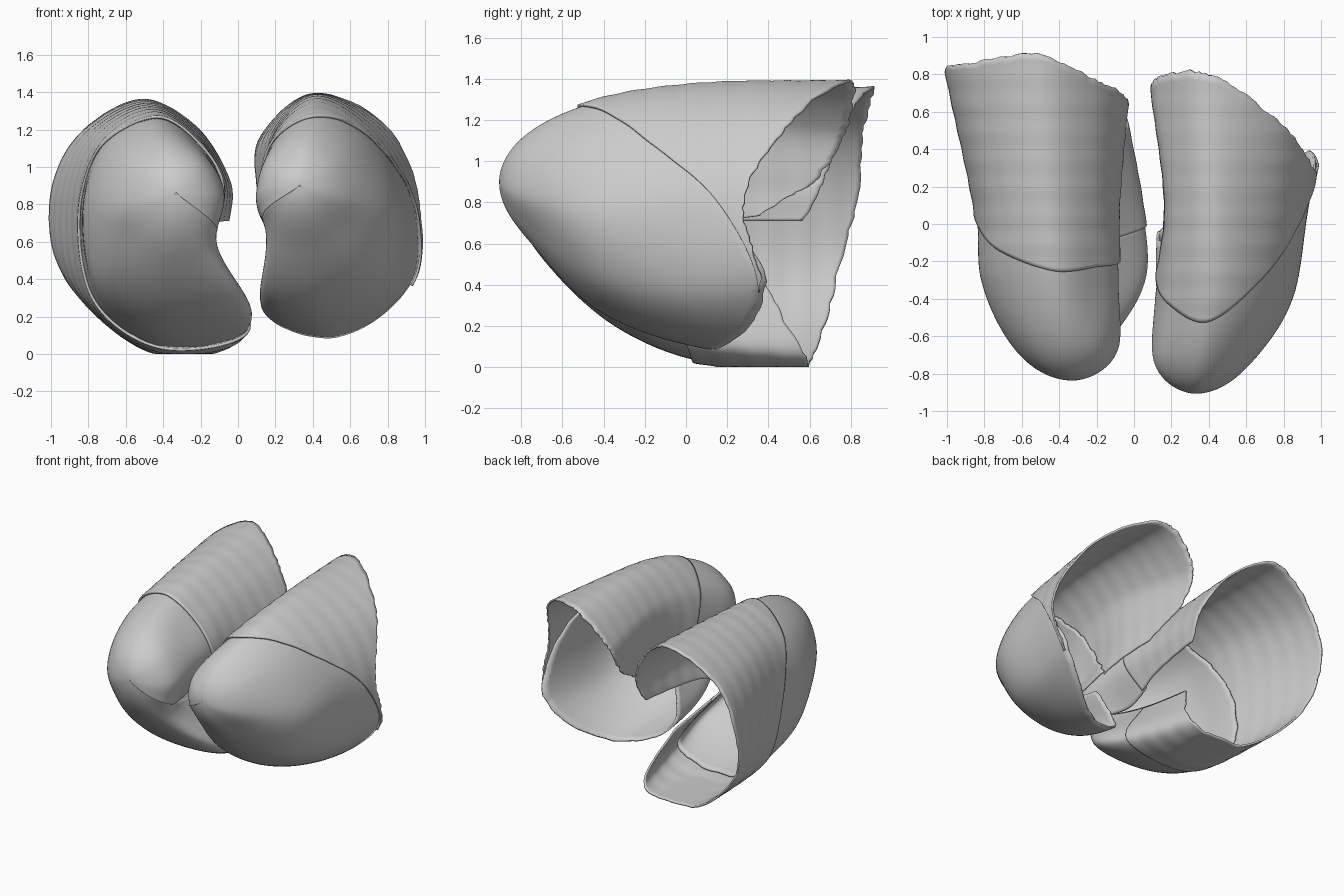
import bpy, math, random
from mathutils import Vector

if "Cube" in bpy.data.objects:
    bpy.data.objects.remove(bpy.data.objects["Cube"])

random.seed(4)


def curve(xs, vals, x):
    """Smooth interpolation through vals at positions xs."""
    n = len(xs)
    i = max(0, min(n - 2, next((k - 1 for k in range(1, n) if x <= xs[k]), n - 2)))

    def slope(k):
        a, b = max(0, k - 1), min(n - 1, k + 1)
        return (vals[b] - vals[a]) * (1 / (xs[b] - xs[a]))

    h = xs[i + 1] - xs[i]
    s = max(0.0, min(1.0, (x - xs[i]) / h))
    return (vals[i] * (2 * s**3 - 3 * s**2 + 1) + slope(i) * (h * (s**3 - 2 * s**2 + s))
            + vals[i + 1] * (3 * s**2 - 2 * s**3) + slope(i + 1) * (h * (s**3 - s**2)))


U = list(range(10))   # section stations: inner edge, over the top, outside, underside, inner edge


def make_piece(name, side, sections, start, end, u_max, swell, ripple, nu=120, nv=40):
    """Loft sections between two rims given as y values around the section."""
    ys = sorted(sections)
    y0, length = ys[0], ys[-1] - ys[0]
    ts = [math.sqrt((y - y0) / length) for y in ys]
    rows = [[Vector(p) for p in sections[y]] for y in ys]
    verts, faces = [], []
    jag = 0.0
    for i in range(nu + 1):
        u = u_max * i / nu
        across = [curve(U, r, u) for r in rows]
        jag = 0.6 * jag + random.uniform(-0.008, 0.008)
        ya, yb = curve(U, start, u), curve(U, end, u) + jag
        yb = max(yb, ya + 0.01)
        ta = math.sqrt(max(0, ya - y0) / length)
        tb = math.sqrt(max(0, yb - y0) / length)
        for j in range(nv + 1):
            t = ta + (tb - ta) * j / nv
            p = curve(ts, across, t)
            y = y0 + length * t * t
            d = p - Vector((0.45, 0.72))
            if d.length > 0:
                d.normalize()
            p = p + d * (swell + ripple * math.sin(y * 42))
            verts.append((side * p.x, y, max(p.y, 0.008)))
    w = nv + 1
    for i in range(nu):
        for j in range(nv):
            a = i * w + j
            faces.append((a, a + 1, a + w + 1, a + w))
    me = bpy.data.meshes.new(name)
    me.from_pydata(verts, [], faces)
    me.validate()
    ob = bpy.data.objects.new(name, me)
    bpy.context.collection.objects.link(ob)
    for f in me.polygons:
        f.use_smooth = True
    sol = ob.modifiers.new("thickness", 'SOLIDIFY')
    sol.thickness = 0.014
    sol.offset = 0
    return ob


# Right shell: (x, z) sections at each y
right = {
    -0.90: [(.33, .90)] * 10,
    -0.75: [(.14, .75), (.12, .88), (.18, 1.03), (.36, 1.14), (.54, 1.03),
            (.61, .82), (.50, .67), (.37, .61), (.23, .64), (.14, .75)],
    -0.40: [(.20, .60), (.12, .80), (.19, 1.12), (.42, 1.29), (.68, 1.12),
            (.84, .75), (.73, .42), (.42, .27), (.14, .34), (.20, .59)],
    0.10: [(.20, .70), (.18, .90), (.21, 1.18), (.43, 1.36), (.75, 1.16),
           (.92, .80), (.86, .35), (.50, .10), (.15, .20), (.20, .50)],
    0.80: [(.12, .78), (.10, .89), (.13, 1.14), (.40, 1.37), (.80, 1.22),
           (1.02, .85), (1.0, .45), (.60, .05), (.20, .10), (.25, .40)],
}
right_seam = [-.1, -.25, -.42, -.52, -.25, .15, .35, .12, -.05, -.2]
right_end = [.36, .62, .77, .80, .53, .28, .36, .12, 0, 0]

# Left shell: same layout, mirrored in x; the underside ends in a flap folded up inside
left = {
    -0.83: [(.33, .86)] * 10,
    -0.68: [(.12, .68), (.10, .85), (.20, 1.03), (.38, 1.10), (.55, 1.0),
            (.62, .78), (.52, .60), (.37, .52), (.20, .55), (.12, .68)],
    -0.30: [(.20, .61), (.09, .88), (.21, 1.10), (.43, 1.24), (.70, 1.08),
            (.81, .75), (.72, .37), (.40, .19), (-.05, .24), (.20, .58)],
    0.10: [(.14, .70), (.10, .90), (.23, 1.15), (.47, 1.29), (.75, 1.11),
           (.84, .72), (.75, .28), (.40, .04), (-.03, .12), (.17, .48)],
    0.90: [(.02, .71), (.05, .93), (.23, 1.20), (.52, 1.34), (.86, 1.14),
           (1.0, .80), (.93, .42), (.50, .03), (.12, .05), (.20, .42)],
}
left_seam = [-.1, -.2, -.23, -.25, -.13, .05, .1, .05, 0, -.1]
left_end = [.56, .68, .78, .90, .86, .82, .72, .60, .57, .36]

for label, side, secs, seam, end, u_max in (
        ("right", 1, right, right_seam, right_end, 6.0),
        ("left", -1, left, left_seam, left_end, 9.0)):
    front = [min(secs)] * 10
    # Rounded front cap, tucked slightly under the rear shell
    make_piece(label + "_front_cap", side, secs, front, [s + 0.03 for s in seam], 9.0, 0.0, 0.0)
    # Ribbed rear shell, open at the back and inner side
    make_piece(label + "_rear_shell", side, secs, seam, end, u_max, 0.016, 0.0015)
